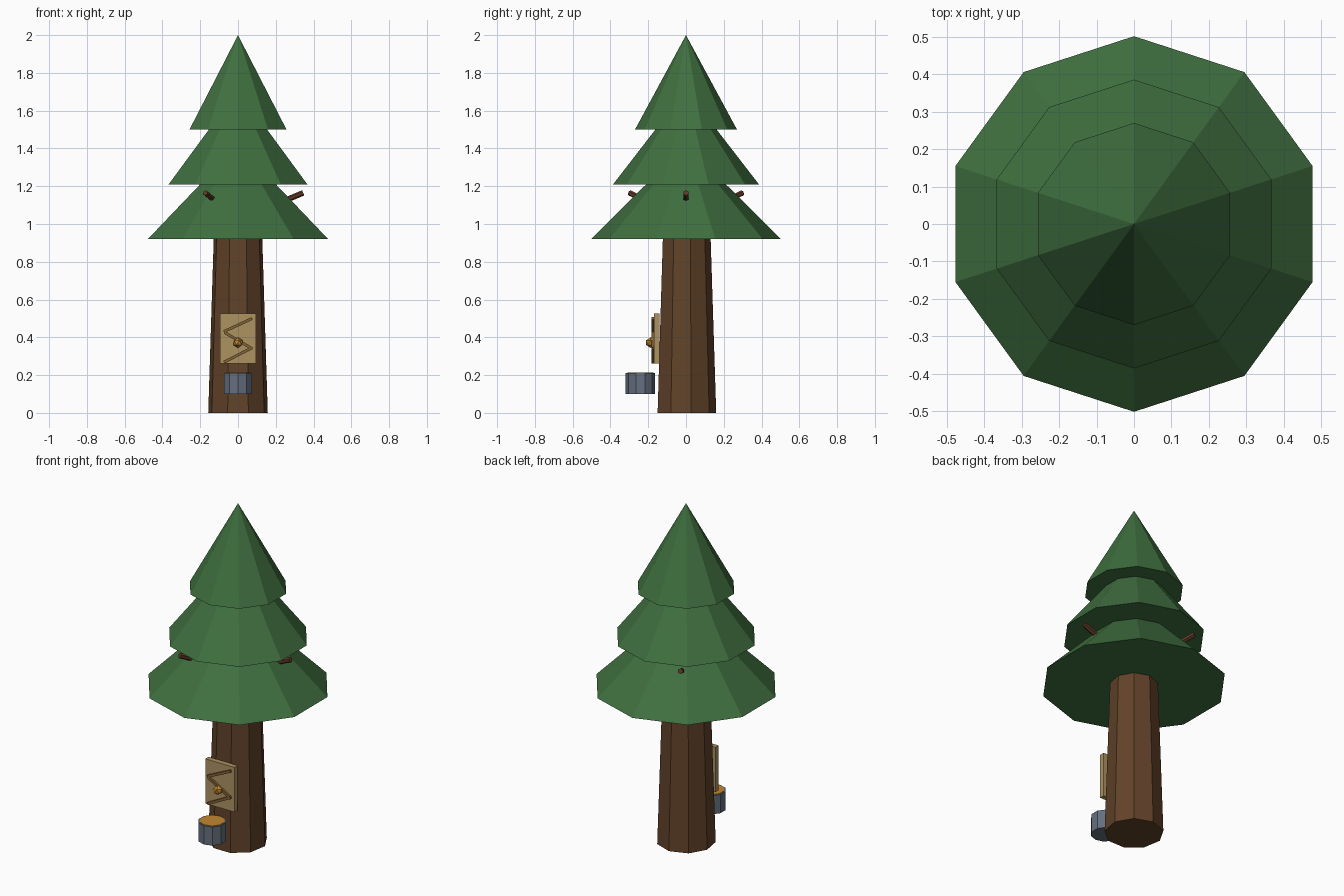
import bpy, math
from mathutils import Vector

if "Cube" in bpy.data.objects:
    bpy.data.objects.remove(bpy.data.objects["Cube"])


def material(name, r, g, b):
    m = bpy.data.materials.new(name)
    m.diffuse_color = (r, g, b, 1)
    m.use_nodes = True
    m.node_tree.nodes["Principled BSDF"].inputs["Base Color"].default_value = m.diffuse_color
    return m


GREEN = material("needles", 0.05, 0.16, 0.05)
BARK = material("bark", 0.12, 0.055, 0.022)
TWIG = material("twig_bark", 0.11, 0.04, 0.018)
WOOD = material("bare_wood", 0.42, 0.29, 0.12)
GROOVE = material("groove_wood", 0.22, 0.12, 0.035)
METAL = material("metal", 0.13, 0.16, 0.21)
RESIN = material("resin", 0.55, 0.24, 0.03)


def finish(name, mat):
    ob = bpy.context.object
    ob.name = name
    ob.data.materials.append(mat)
    return ob


def cone(name, mat, sides, r1, r2, z1, z2, x=0, y=0):
    # upright cone or prism with its first corner on +y
    bpy.ops.mesh.primitive_cone_add(vertices=sides, radius1=r1, radius2=r2,
                                    depth=z2 - z1, location=(x, y, (z1 + z2) / 2))
    return finish(name, mat)


def box(name, mat, size, loc, tilt=0):
    bpy.ops.mesh.primitive_cube_add(size=1, location=loc, rotation=(0, tilt, 0))
    bpy.context.object.scale = size
    return finish(name, mat)


# Trunk
cone("trunk", BARK, 9, 0.16, 0.128, 0, 1.0)

# Three tiers of foliage
for i in range(3):
    z = 0.92 + 0.29 * i
    cone(f"foliage_tier_{i + 1}", GREEN, 10, 0.502 - 0.116 * i, 0, z, z + 0.5)

# Twigs poking out between the tiers
for i in range(3):
    a = math.radians(120 * i)
    out = Vector((math.cos(a), math.sin(a), 0))
    start = out * 0.12 + Vector((0, 0, 1.07))
    end = out * 0.345 + Vector((0, 0, 1.165))
    d = end - start
    bpy.ops.mesh.primitive_cylinder_add(vertices=6, radius=0.015, depth=d.length,
                                        location=(start + end) / 2,
                                        rotation=d.to_track_quat('Z', 'Y').to_euler())
    finish(f"twig_{i + 1}", TWIG)

# Stripped panel with zigzag tapping cuts
box("stripped_panel", WOOD, (0.19, 0.03, 0.265), (0, -0.155, 0.393))
cuts = [((-0.075, 0.43), (0.075, 0.5)),
        ((-0.07, 0.425), (0.075, 0.34)),
        ((-0.075, 0.268), (0.075, 0.345))]
for i, ((x1, z1), (x2, z2)) in enumerate(cuts):
    box(f"tapping_cut_{i + 1}", GROOVE, (math.hypot(x2 - x1, z2 - z1), 0.015, 0.015),
        ((x1 + x2) / 2, -0.174, (z1 + z2) / 2), -math.atan2(z2 - z1, x2 - x1))

# Resin drop
bpy.ops.mesh.primitive_ico_sphere_add(subdivisions=1, radius=0.028,
                                      location=(0, -0.187, 0.372))
finish("resin_drop", RESIN)

# Collecting bucket filled with resin
cone("bucket", METAL, 10, 0.077, 0.077, 0.10, 0.21, y=-0.242)
cone("resin_surface", RESIN, 10, 0.069, 0.069, 0.19, 0.213, y=-0.242)
